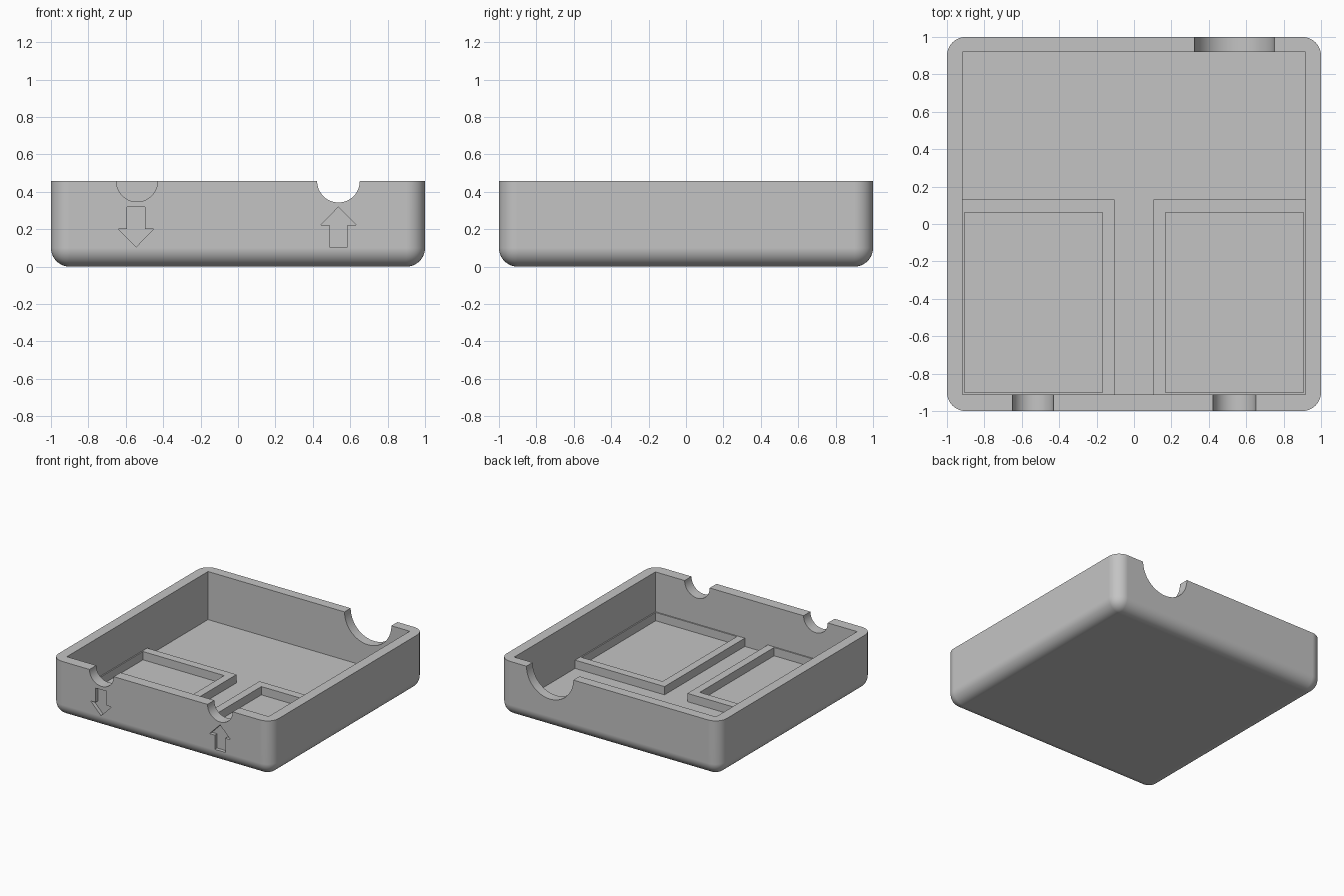
import bpy
import bmesh
from math import radians
from mathutils import Matrix, Vector

HEIGHT = 0.457
FLOOR = 0.062
FRAME_TOP = 0.13
ROUND = 0.1

old = bpy.data.objects.get("Cube")
if old:
    bpy.data.objects.remove(old, do_unlink=True)

grey = bpy.data.materials.new("matte grey")
grey.use_nodes = True
colour = (0.55, 0.55, 0.55, 1)
grey.diffuse_color = colour
grey.node_tree.nodes["Principled BSDF"].inputs["Base Color"].default_value = colour


def add_object(name, bm):
    bmesh.ops.recalc_face_normals(bm, faces=bm.faces)
    mesh = bpy.data.meshes.new(name)
    bm.to_mesh(mesh)
    bm.free()
    mesh.materials.append(grey)
    obj = bpy.data.objects.new(name, mesh)
    bpy.context.collection.objects.link(obj)
    return obj


def box_bmesh(low, high):
    low, high = Vector(low), Vector(high)
    bm = bmesh.new()
    bmesh.ops.create_cube(bm, size=1)
    bmesh.ops.scale(bm, vec=high - low, verts=bm.verts)
    bmesh.ops.translate(bm, vec=(low + high) / 2, verts=bm.verts)
    return bm


def box(name, low, high):
    return add_object(name, box_bmesh(low, high))


def notch(name, x, y, radius):
    bm = bmesh.new()
    turn = Matrix.Translation((x, y, HEIGHT)) @ Matrix.Rotation(radians(90), 4, "X")
    bmesh.ops.create_cone(bm, cap_ends=True, segments=64, radius1=radius,
                          radius2=radius, depth=0.3, matrix=turn)
    return add_object(name, bm)


def arrow(name, x, z, direction):
    """Arrow-shaped cutter reaching a little way into the front wall."""
    half = [(0, 0.107), (0.095, 0.01), (0.048, 0.01), (0.048, -0.107)]
    outline = half + [(-a, b) for a, b in reversed(half[1:])]
    bm = bmesh.new()
    face = bm.faces.new([bm.verts.new((x + a, -1.1, z + b * direction))
                         for a, b in outline])
    new = bmesh.ops.extrude_face_region(bm, geom=[face])["geom"]
    bmesh.ops.translate(bm, vec=(0, 0.13, 0),
                        verts=[v for v in new if isinstance(v, bmesh.types.BMVert)])
    return add_object(name, bm)


def carve(obj, cutters):
    """Subtract the cutters, keep the result and remove the cutters."""
    for cutter in cutters:
        cutter.hide_render = True
        mod = obj.modifiers.new("cut", "BOOLEAN")
        mod.operation = "DIFFERENCE"
        mod.solver = "EXACT"
        mod.object = cutter
    graph = bpy.context.evaluated_depsgraph_get()
    mesh = bpy.data.meshes.new_from_object(obj.evaluated_get(graph))
    obj.modifiers.clear()
    obj.data = mesh
    for cutter in cutters:
        bpy.data.objects.remove(cutter, do_unlink=True)


# Tray body: rounded uprights and rounded underside, sharp rim
bm = box_bmesh((-1, -1, 0), (1, 1, HEIGHT))
rounded = [e for e in bm.edges if min(v.co.z for v in e.verts) < 0.01]
bmesh.ops.bevel(bm, geom=rounded, offset=ROUND, segments=10, profile=0.5,
                affect="EDGES", clamp_overlap=True)
tray = add_object("tray_body", bm)

# Hollow, cable notches and engraved arrows
carve(tray, [
    box("cavity", (-0.917, -0.912, FLOOR), (0.917, 0.92, 1)),
    notch("front_notch_right", -0.54, -1, 0.11),
    notch("front_notch_left", 0.537, -1, 0.114),
    notch("back_notch", 0.537, 1, 0.213),
    arrow("down_arrow", -0.545, 0.212, -1),
    arrow("up_arrow", 0.537, 0.212, 1),
])

bpy.ops.object.select_all(action="DESELECT")
tray.select_set(True)
bpy.context.view_layer.objects.active = tray
bpy.ops.object.shade_smooth_by_angle(angle=radians(30))
weighted = tray.modifiers.new("even shading", "WEIGHTED_NORMAL")
weighted.keep_sharp = True

# Raised frames on the floor, let slightly into the walls
for name, side in (("right_frame", -1), ("left_frame", 1)):
    def span(inner, outer):
        return sorted((inner * side, outer * side))
    x0, x1 = span(0.104, 0.93)
    p0, p1 = span(0.169, 0.907)
    frame = box(name, (x0, -0.925, FLOOR - 0.02), (x1, 0.13, FRAME_TOP))
    carve(frame, [box("pocket", (p0, -0.902, 0), (p1, 0.062, 1))])
